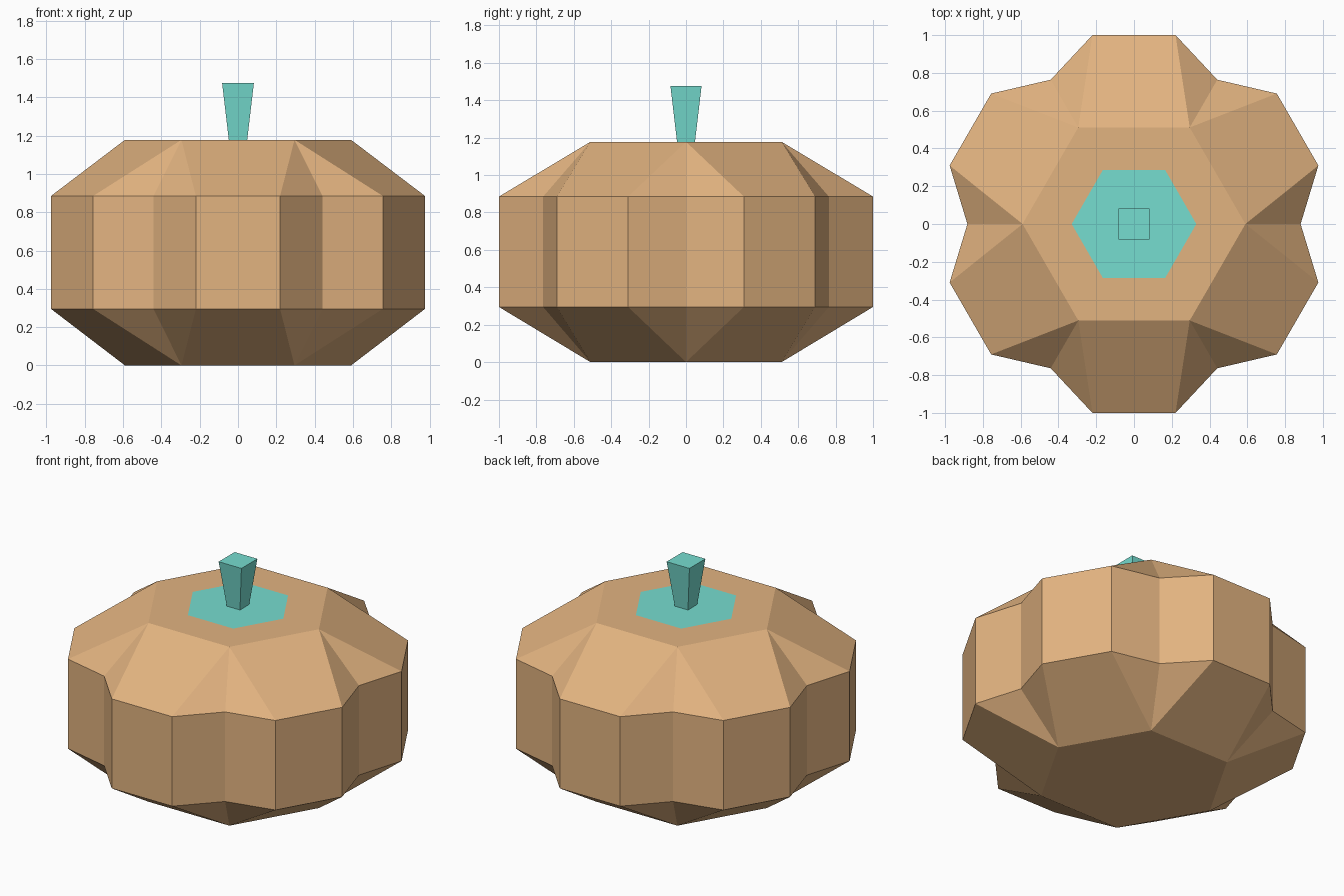
import bpy, bmesh
from math import cos, sin, radians, pi

if "Cube" in bpy.data.objects:
    bpy.data.objects.remove(bpy.data.objects["Cube"])


def material(name, rgb):
    def lin(c):
        c /= 255
        return ((c + 0.055) / 1.055) ** 2.4
    m = bpy.data.materials.new(name)
    m.diffuse_color = (*[lin(c) for c in rgb], 1)
    m.use_nodes = True
    m.node_tree.nodes["Principled BSDF"].inputs["Base Color"].default_value = m.diffuse_color
    return m


tan = material("tan", (226, 179, 128))
teal = material("teal", (118, 221, 208))


def make_object(name, bm, mats):
    bmesh.ops.recalc_face_normals(bm, faces=bm.faces)
    me = bpy.data.meshes.new(name)
    bm.to_mesh(me)
    bm.free()
    for m in mats:
        me.materials.append(m)
    ob = bpy.data.objects.new(name, me)
    bpy.context.collection.objects.link(ob)
    return ob


def hexagon(bm, r, z):
    return [bm.verts.new((r * cos(k * pi / 3), r * sin(k * pi / 3), z)) for k in range(6)]


def lobed_ring(bm, z):
    # per sixth: valley point, then the two corners of the lobe
    ring = []
    for k in range(6):
        for r, a in ((0.882, 0), (1.024, 17.6), (1.024, 42.4)):
            t = radians(k * 60 + a)
            ring.append(bm.verts.new((r * cos(t), r * sin(t), z)))
    return ring


# Pumpkin body: six lobes between a flat hexagonal base and top
bm = bmesh.new()
low, high = lobed_ring(bm, 0.295), lobed_ring(bm, 0.885)
base, top = hexagon(bm, 0.59, 0), hexagon(bm, 0.59, 1.178)
patch = hexagon(bm, 0.33, 1.178)
for i in range(18):
    j = (i + 1) % 18
    bm.faces.new((low[i], low[j], high[j], high[i]))
for cap, ring in ((base, low), (top, high)):
    for k in range(6):
        n = (k + 1) % 6
        v, a, b, w = (ring[(3 * k + s) % 18] for s in range(4))
        bm.faces.new((cap[k], v, a))
        bm.faces.new((cap[k], a, b, cap[n]))
        bm.faces.new((cap[n], b, w))
for k in range(6):
    n = (k + 1) % 6
    bm.faces.new((top[k], top[n], patch[n], patch[k]))
bm.faces.new(base)
# Coloured patch around the stem
bm.faces.new(patch).material_index = 1
make_object("pumpkin_body", bm, [tan, teal])

# Stem: square, flaring towards the top
bm = bmesh.new()
bmesh.ops.create_cube(bm, size=1)
for v in bm.verts:
    up = v.co.z > 0
    s = 0.166 if up else 0.096
    v.co = (v.co.x * s, v.co.y * s, 1.475 if up else 1.178)
make_object("stem", bm, [teal])
